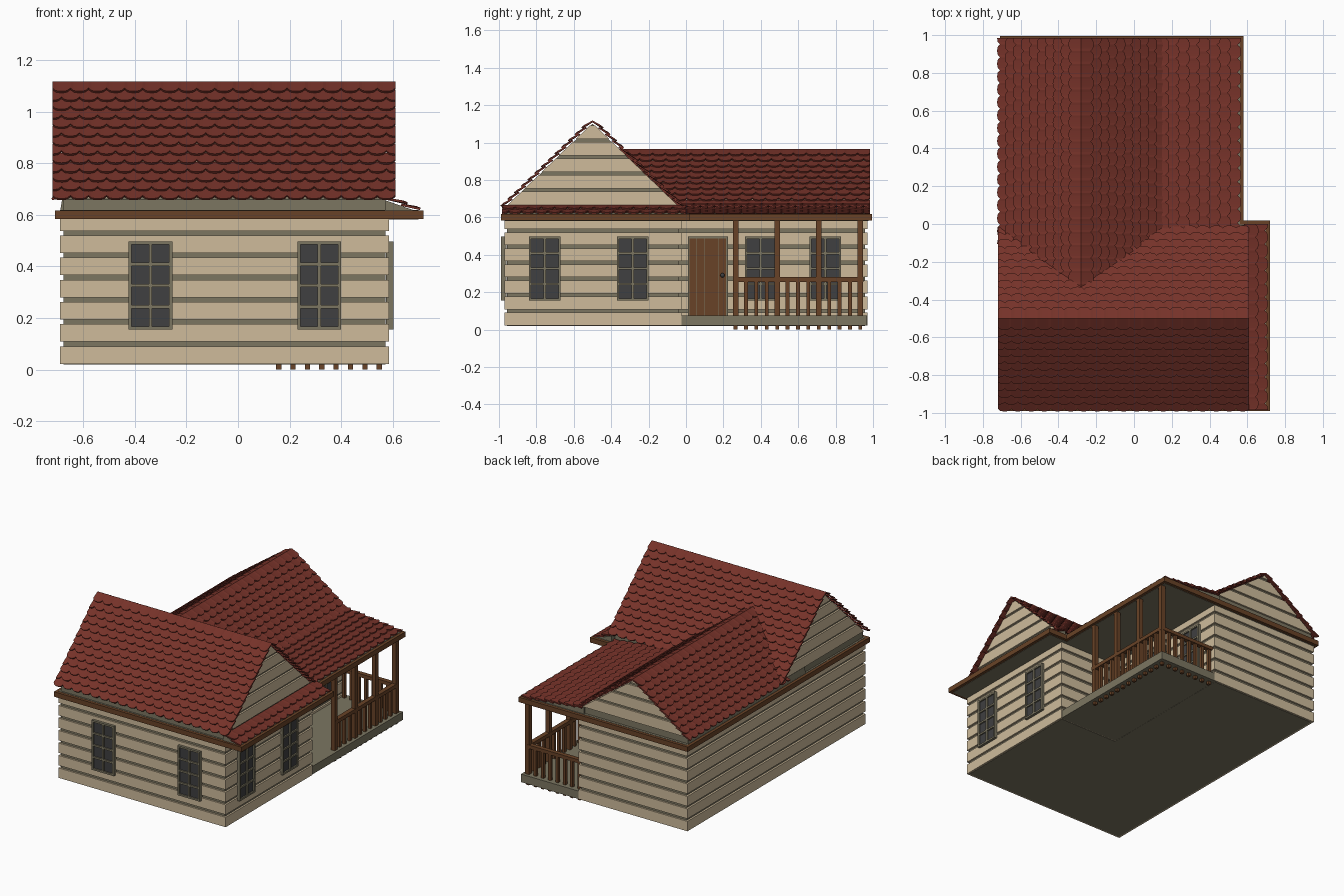
import bpy, bmesh, math
from mathutils import Vector

if "Cube" in bpy.data.objects:
    bpy.data.objects.remove(bpy.data.objects["Cube"])

def material(name, rgb):
    m = bpy.data.materials.new(name)
    m.diffuse_color = (*rgb, 1)
    m.use_nodes = True
    m.node_tree.nodes["Principled BSDF"].inputs["Base Color"].default_value = m.diffuse_color
    return m

WALL = material("siding_cream", (.62, .50, .33))
TRIM = material("trim_grey", (.20, .18, .12))
ROOF = material("tile_red", (.18, .032, .022))
WOOD = material("wood_brown", (.14, .055, .02))
GLASS = material("glass_dark", (.05, .05, .052))

def finish(name, bm, mat):
    bmesh.ops.recalc_face_normals(bm, faces=bm.faces)
    me = bpy.data.meshes.new(name)
    bm.to_mesh(me)
    bm.free()
    ob = bpy.data.objects.new(name, me)
    me.materials.append(mat)
    bpy.context.collection.objects.link(ob)
    return ob

def prisms(name, items, axis, mat):
    """items: (2D outline, start, end), extruded along the axis."""
    put = {'x': lambda p, t: (t, p[0], p[1]),
           'y': lambda p, t: (p[0], t, p[1]),
           'z': lambda p, t: (p[0], p[1], t)}[axis]
    bm = bmesh.new()
    for pts, a, b in items:
        lo = [bm.verts.new(put(p, a)) for p in pts]
        hi = [bm.verts.new(put(p, b)) for p in pts]
        bm.faces.new(lo)
        bm.faces.new(hi)
        for i in range(len(pts)):
            j = (i + 1) % len(pts)
            bm.faces.new((lo[i], lo[j], hi[j], hi[i]))
    return finish(name, bm, mat)

def rect(x0, x1, y0, y1):
    return [(x0, y0), (x1, y0), (x1, y1), (x0, y1)]

def boxes(name, items, mat):
    """items: (x0, x1, y0, y1, z0, z1)"""
    return prisms(name, [(rect(*b[:4]), b[4], b[5]) for b in items], 'z', mat)

def ell(x0, x1, x2, y0, y1, y2):
    return [(x0, y0), (x1, y0), (x1, y1), (x2, y1), (x2, y2), (x0, y2)]

# Walls: recessed core with lapped boards
prisms("wall_core", [(ell(-.677, .573, .128, -.958, -.037, .958), .02, .59)], 'z', TRIM)
boards = ell(-.69, .585, .14, -.97, -.025, .97)
prisms("wall_boards", [(boards, .022 + i * .086, min(.09 + i * .086, .585)) for i in range(7)], 'z', WALL)

# Eaves
prisms("fascia", [(ell(-.71, .72, .58, -.99, .018, .995), .583, .617)], 'z', WOOD)
prisms("soffit", [(ell(-.69, .70, .56, -.97, -.002, .975), .581, .619)], 'z', TRIM)

# Gable ends of the two wings
def gable(name, c, h, k, wmax, a, b, axis):
    hw = lambda z: min(max((h - z) * k, .002), wmax)
    core = [(c - wmax, .615), (c + wmax, .615), (c + hw(.66), .66), (c, h - .005), (c - hw(.66), .66)]
    prisms(name + "_core", [(core, a + .012, b - .012)], axis, TRIM)
    rows, z = [], .667
    while z < h - .01:
        t = min(z + .072, h)
        rows.append(([(c - hw(z), z), (c + hw(z), z), (c + hw(t), t), (c - hw(t), t)], a, b))
        z += .088
    prisms(name + "_boards", rows, axis, WALL)

gable("front_gable", -.5, 1.105, 1.033, .46, -.69, .585, 'x')
gable("back_gable", -.28, .952, 1.377, .41, -.33, .97, 'y')

# Fill under the shallow porch and skirt roofs
prisms("porch_roof_fill", [([(.1, .615), (.55, .615), (.1, .662)], -.03, .97)], 'y', TRIM)
prisms("skirt_roof_fill", [([(.57, .615), (.69, .615), (.57, .657)], -.975, -.005)], 'y', TRIM)

# Scalloped tile rows
def tiles(name, top, bottom, along, span, rows):
    """top/bottom: 3D points on the slope; span(z) gives the row's start and end."""
    top, bottom, U = Vector(top), Vector(bottom), Vector(along)
    D = (bottom - top).normalized()
    N = U.cross(D)
    N = N if N.z > 0 else -N
    pitch = (bottom - top).length / rows
    bm = bmesh.new()
    for k in range(rows):
        base = top + D * (pitch * k)
        u0, u1 = span(base.z)
        n = max(1, round((u1 - u0) / .07))
        prev = first = None
        for i in range(n * 6 + 1):
            s = (i / 6 + .5 * (k % 2)) % 1
            reach = pitch + .002 + .018 * math.sqrt(max(0, 1 - (2 * s - 1) ** 2))
            p = base + U * (u0 + (u1 - u0) * i / (n * 6))
            q = p + D * reach + N * .014
            ring = [bm.verts.new(v) for v in (p, q, q - N * .009, p - N * .009)]
            if prev:
                for a in range(4):
                    b = (a + 1) % 4
                    bm.faces.new((prev[a], prev[b], ring[b], ring[a]))
            else:
                bm.faces.new(ring)
            prev = ring
        bm.faces.new(prev)
    return finish(name, bm, ROOF)

full = lambda z: (-.72, .61)
valley = lambda z: (-.5 + (1.115 - z) * 1.033 - .04, .985)
tiles("front_roof_south", (0, -.5, 1.118), (0, -.968, .667), (1, 0, 0), full, 13)
tiles("front_roof_north", (0, -.5, 1.118), (0, -.032, .667), (1, 0, 0), full, 13)
tiles("back_roof_west", (-.28, 0, .965), (-.70, 0, .664), (0, 1, 0), valley, 10)
tiles("back_roof_east", (-.28, 0, .965), (.14, 0, .664), (0, 1, 0), valley, 10)
tiles("porch_roof", (.11, 0, .668), (.545, 0, .62), (0, 1, 0), lambda z: (-.03, .985), 8)
tiles("skirt_roof", (.585, 0, .665), (.685, 0, .622), (0, 1, 0), lambda z: (-.985, .0), 2)

# Windows: 2 x 4 panes; face 'y' looks to -y, face 'x' looks to +x
def window(name, c, wall, face, w=.17, z0=.155, z1=.497):
    def place(u0, u1, d0, d1, a, b):
        if face == 'x':
            return (wall + d0, wall + d1, c + u0, c + u1, a, b)
        return (c + u0, c + u1, wall - d1, wall - d0, a, b)
    h, t = w / 2, .012
    bars = [place(u - t / 2, u + t / 2, -.01, .018, z0, z1) for u in (-h + t / 2, 0, h - t / 2)]
    for i in range(5):
        z = z0 + t / 2 + (z1 - z0 - t) * i / 4
        bars.append(place(-h, h, -.01, .0175, z - t / 2, z + t / 2))
    boxes(name + "_frame", bars, TRIM)
    boxes(name + "_glass", [place(-h + .004, h - .004, -.01, .008, z0 + .004, z1 - .004)], GLASS)

for i, x in enumerate((-.34, .315)):
    window(f"front_window_{i}", x, -.97, 'y')
for i, y in enumerate((-.755, -.285)):
    window(f"side_window_{i}", y, .585, 'x')
for i, y in enumerate((.40, .745)):
    window(f"porch_window_{i}", y, .14, 'x')

# Door
boxes("door_frame", [(.13, .15, .01, .225, .07, .497)], TRIM)
boxes("door_planks", [(.14, .158, .019 + i * .0395, .056 + i * .0395, .075, .488) for i in range(5)], WOOD)
bpy.ops.mesh.primitive_uv_sphere_add(segments=12, ring_count=8, radius=.012, location=(.166, .195, .29))
knob = bpy.context.object
knob.name = "door_knob"
knob.data.materials.append(GLASS)
bpy.ops.object.shade_smooth_by_angle()

# Porch floor, posts and railing
boxes("porch_floor", [(.12, .58, -.03, .968, .021, .076)], TRIM)
PX, PY = .548, .932
def stick(x, y, w, z0, z1):
    return (x - w / 2, x + w / 2, y - w / 2, y + w / 2, z0, z1)
boxes("porch_posts", [stick(PX, y, .03, .07, .585) for y in (.265, .487, .71, PY)], WOOD)
boxes("railing_balusters",
      [stick(PX, .265 + i * .0556, .02, 0, .265) for i in range(13)] +
      [stick(.158 + i * .0557, PY, .02, 0, .265) for i in range(7)], WOOD)
boxes("railing_top", [(PX - .016, PX + .016, .25, PY + .016, .255, .28),
                      (.135, PX, PY - .0155, PY + .0155, .2555, .2795)], WOOD)
